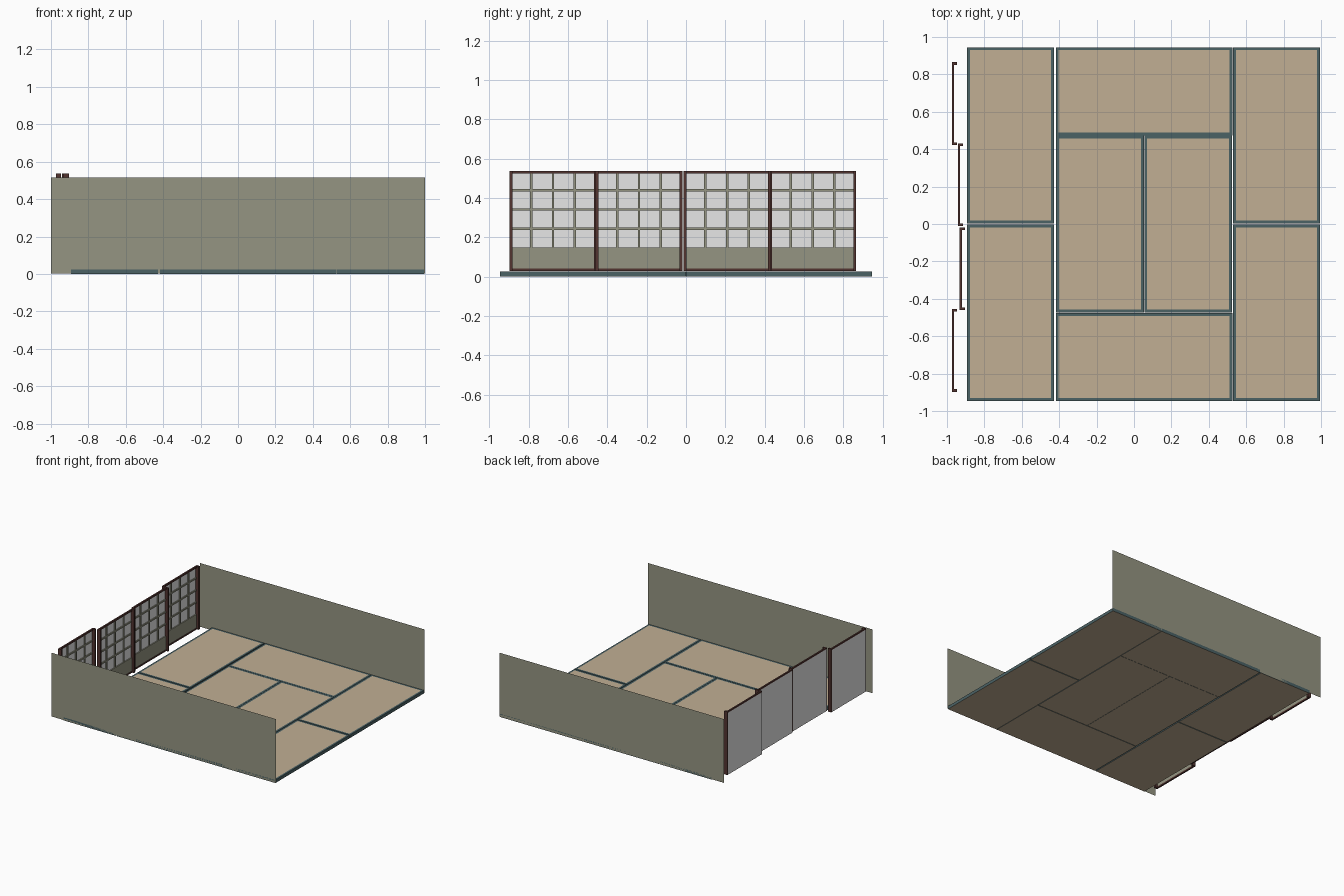
import bpy, bmesh

if "Cube" in bpy.data.objects:
    bpy.data.objects.remove(bpy.data.objects["Cube"])


def mat(name, r, g, b):
    def lin(c):
        c /= 255
        return c / 12.92 if c <= 0.04045 else ((c + 0.055) / 1.055) ** 2.4
    m = bpy.data.materials.new(name)
    m.diffuse_color = (lin(r), lin(g), lin(b), 1)
    m.use_nodes = True
    m.node_tree.nodes["Principled BSDF"].inputs["Base Color"].default_value = m.diffuse_color
    return m


STRAW = mat("straw", 193, 175, 148)
BORDER = mat("border_cloth", 75, 98, 101)
WALL = mat("olive_plaster", 149, 149, 130)
WOOD = mat("dark_wood", 82, 52, 48)
PAPER = mat("white_paper", 235, 235, 235)


def finish(name, bm, *mats):
    me = bpy.data.meshes.new(name)
    bm.to_mesh(me)
    bm.free()
    for m in mats:
        me.materials.append(m)
    ob = bpy.data.objects.new(name, me)
    bpy.context.collection.objects.link(ob)
    return ob


def add_box(bm, x0, x1, y0, y1, z0, z1):
    verts = bmesh.ops.create_cube(bm, size=1)["verts"]
    for v in verts:
        v.co = (x1 if v.co.x > 0 else x0,
                y1 if v.co.y > 0 else y0,
                z1 if v.co.z > 0 else z0)


def plane(name, corners, m):
    bm = bmesh.new()
    bm.faces.new([bm.verts.new(c) for c in corners])
    return finish(name, bm, m)


# floor mats: straw top and underside, cloth rim and sides
def floor_mat(name, x0, x1, y0, y1):
    bm = bmesh.new()
    add_box(bm, x0, x1, y0, y1, 0, 0.025)
    bm.normal_update()
    for f in bm.faces:
        f.material_index = 0 if f.normal.z < -0.5 else 1
    top = [f for f in bm.faces if f.normal.z > 0.5]
    bmesh.ops.inset_region(bm, faces=top, thickness=0.022)
    top[0].material_index = 0
    finish(name, bm, STRAW, BORDER)


E = 0.945
for side, x0, x1 in (("left", -0.893, -0.427), ("right", 0.529, 0.995)):
    floor_mat(side + "_back_mat", x0, x1, 0.003, E)
    floor_mat(side + "_front_mat", x0, x1, -E, -0.003)
floor_mat("middle_back_mat", -0.418, 0.526, 0.474, E)
floor_mat("middle_front_mat", -0.418, 0.526, -E, -0.476)
floor_mat("centre_left_mat", -0.416, 0.053, -0.472, 0.472)
floor_mat("centre_right_mat", 0.055, 0.524, -0.472, 0.472)

# thin side walls
for name, y in (("front_wall", -E), ("back_wall", E)):
    plane(name, [(-1, y, 0.003), (1, y, 0.003), (1, y, 0.516), (-1, y, 0.516)], WALL)


# sliding paper screens along the left side
def screen(name, x, y0, y1):
    z0, z1, s = 0.028, 0.537, 0.014
    # frame: deep stiles, thin rails
    bm = bmesh.new()
    for a in (y0, y1 - s):
        add_box(bm, x, x + 0.028, a, a + s, z0, z1)
    for a, h in ((z0, 0.012), (z1 - s, s)):
        add_box(bm, x, x + 0.012, y0 + s, y1 - s, a, a + h)
    finish(name + "_frame", bm, WOOD)
    # lower board and lattice bars
    bm = bmesh.new()
    add_box(bm, x + 0.001, x + 0.009, y0 + s, y1 - s, z0 + 0.012, 0.148)
    for i in (1, 2, 3):
        yc = y0 + (y1 - y0) * i / 4
        add_box(bm, x + 0.001, x + 0.009, yc - 0.006, yc + 0.006, 0.148, z1 - s)
        zc = 0.146 + 0.0975 * i
        add_box(bm, x + 0.001, x + 0.008, y0 + s, y1 - s, zc - 0.006, zc + 0.006)
    finish(name + "_lattice", bm, WALL)
    # paper sheet covering the outside
    p = x - 0.003
    plane(name + "_paper", [(p, y0 + 0.006, z0 + 0.004), (p, y0 + 0.006, z1 - 0.008),
                            (p, y1 - 0.006, z1 - 0.008), (p, y1 - 0.006, z0 + 0.004)], PAPER)


W = 0.442
for i, (x, y0) in enumerate(((-0.974, -0.897), (-0.932, -0.460),
                             (-0.942, -0.012), (-0.974, 0.423))):
    screen("screen_%d" % (i + 1), x, y0, y0 + W)
